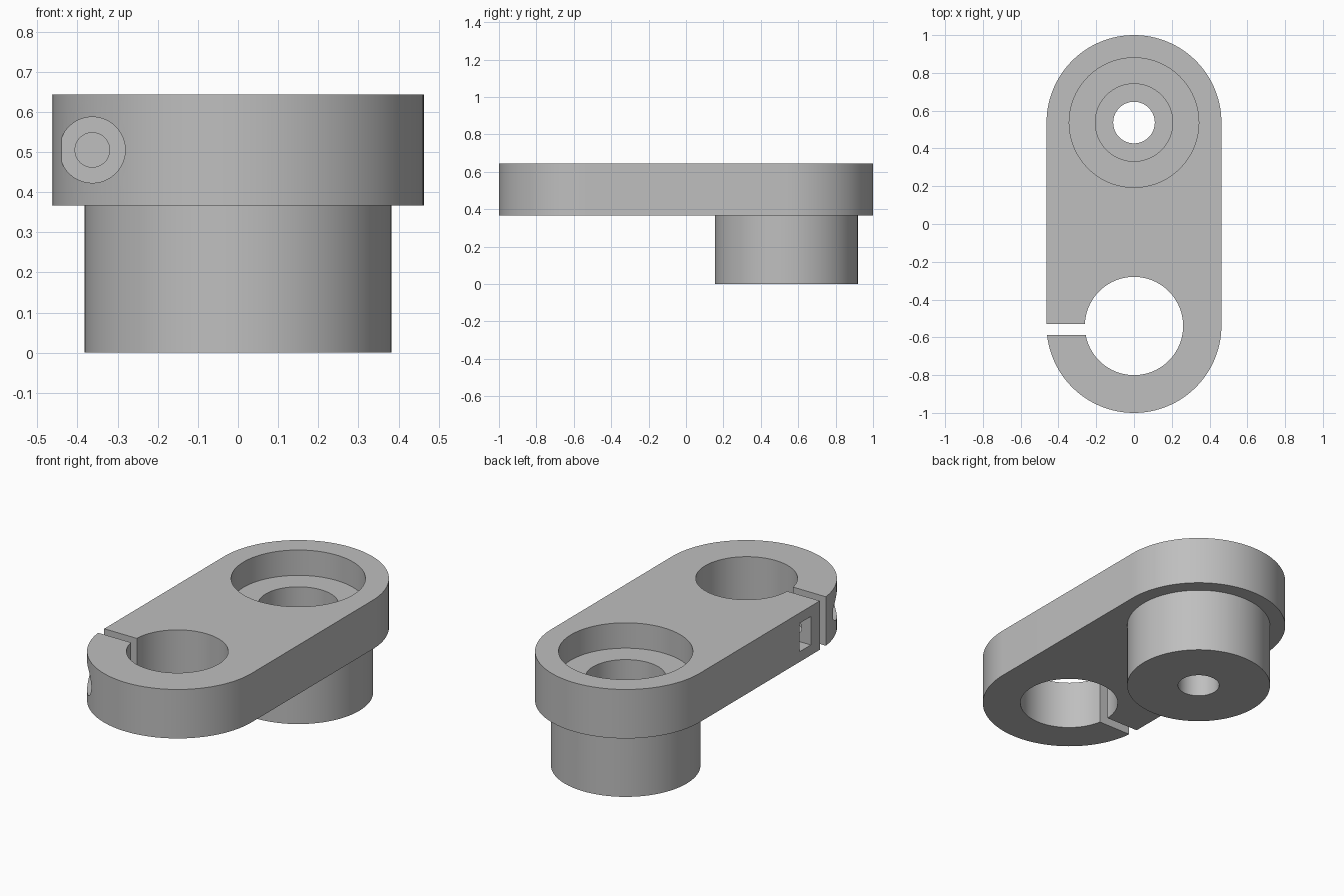
import bpy
import math
from mathutils import Matrix

cube = bpy.data.objects.get("Cube")
if cube:
    bpy.data.objects.remove(cube, do_unlink=True)

# Main dimensions
TOP, PLATE_BOTTOM = 0.643, 0.367
HALF_W, END_Y = 0.463, 0.537
CLAMP_Y = -0.54
BOLT_X, BOLT_Z = -0.363, 0.505

grey = bpy.data.materials.new("plain grey")
grey.use_nodes = True
colour = (0.52, 0.52, 0.52, 1)
grey.diffuse_color = colour
grey.node_tree.nodes["Principled BSDF"].inputs["Base Color"].default_value = colour


def prism(name, outline, z0, z1):
    """Extrude a closed outline from z0 to z1."""
    n = len(outline)
    verts = [(x, y, z) for z in (z0, z1) for x, y in outline]
    faces = [tuple(reversed(range(n))), tuple(range(n, 2 * n))]
    faces += [(i, (i + 1) % n, n + (i + 1) % n, n + i) for i in range(n)]
    mesh = bpy.data.meshes.new(name)
    mesh.from_pydata(verts, [], faces)
    mesh.materials.append(grey)
    obj = bpy.data.objects.new(name, mesh)
    bpy.context.collection.objects.link(obj)
    return obj


def arc(cy, r, start, sweep, steps):
    angles = [start + sweep * i / steps for i in range(steps + 1)]
    return [(r * math.cos(a), cy + r * math.sin(a)) for a in angles]


def upright(name, cy, r, z0, z1):
    return prism(name, arc(cy, r, 0, math.tau, 96)[:-1], z0, z1)


def along_y(name, r, y0, y1):
    """Cylinder on the clamp bolt axis."""
    obj = upright(name, 0, r, -y1, -y0)
    obj.data.transform(Matrix.Translation((BOLT_X, 0, BOLT_Z))
                       @ Matrix.Rotation(math.pi / 2, 4, "X"))
    return obj


def box(name, x0, x1, y0, y1, z0, z1):
    return prism(name, [(x0, y0), (x1, y0), (x1, y1), (x0, y1)], z0, z1)


# Rounded arm plate
outline = arc(END_Y, HALF_W, 0, math.pi, 64) + arc(-END_Y, HALF_W, math.pi, math.pi, 64)
arm = prism("clamp_arm", outline, PLATE_BOTTOM, TOP)

# Round boss under the back end
boss = upright("boss", END_Y, 0.382, 0, 0.42)

cutters = [
    # Stepped bore through the boss
    upright("wide_recess", END_Y, 0.343, 0.50, 1),
    upright("middle_bore", END_Y, 0.205, 0.18, 0.9),
    upright("through_hole", END_Y, 0.11, -0.1, 0.8),
    # Clamp hole with its slit
    upright("clamp_hole", CLAMP_Y, 0.26, 0.2, 0.9),
    box("clamp_slit", -0.6, -0.2, -0.588, -0.53, 0.2, 0.9),
    # Bolt recess, bolt hole and nut pocket
    along_y("bolt_recess", 0.082, -1.2, -0.68),
    along_y("bolt_hole", 0.043, -1.1, -0.31),
    box("nut_pocket", -0.6, -0.28, -0.45, -0.35, 0.425, 0.585),
]

helpers = [(boss, "UNION")] + [(c, "DIFFERENCE") for c in cutters]
for helper, operation in helpers:
    helper.hide_render = True
    mod = arm.modifiers.new(helper.name, "BOOLEAN")
    mod.object = helper
    mod.operation = operation
    mod.solver = "EXACT"

# Bake the cuts and remove the helpers
bpy.context.view_layer.update()
graph = bpy.context.evaluated_depsgraph_get()
baked = bpy.data.meshes.new_from_object(arm.evaluated_get(graph))
arm.modifiers.clear()
arm.data = baked
for helper, _ in helpers:
    bpy.data.objects.remove(helper, do_unlink=True)

# Smooth round walls, sharp edges
bpy.ops.object.select_all(action="DESELECT")
arm.select_set(True)
bpy.context.view_layer.objects.active = arm
bpy.ops.object.shade_smooth_by_angle(angle=math.radians(30))
